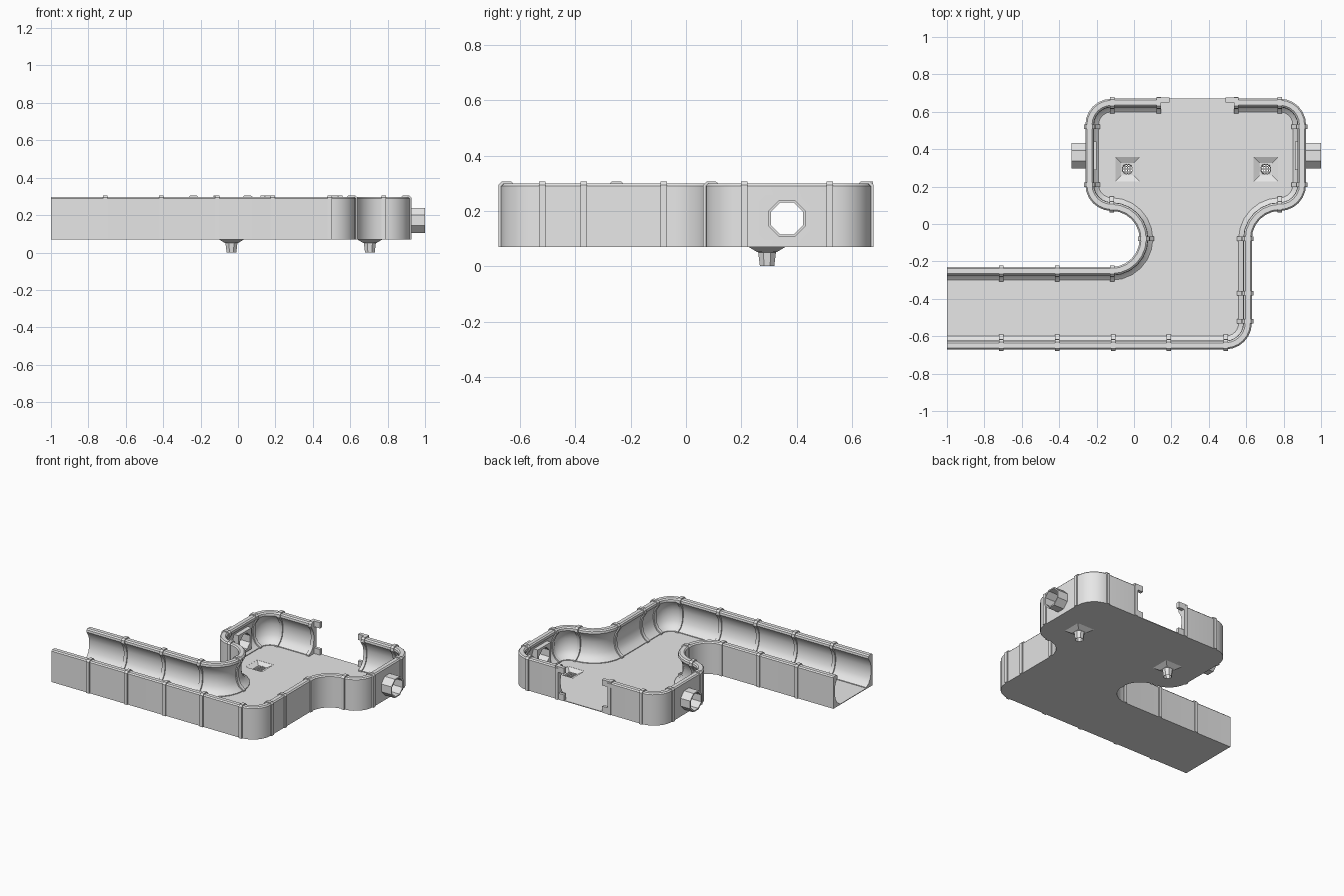
import bpy, bmesh
from math import radians, cos, sin, pi
from mathutils import Vector

if "Cube" in bpy.data.objects:
    bpy.data.objects.remove(bpy.data.objects["Cube"])

stone = bpy.data.materials.new("light_grey")
stone.use_nodes = True
stone.diffuse_color = (0.8, 0.8, 0.8, 1)
stone.node_tree.nodes["Principled BSDF"].inputs["Base Color"].default_value = (0.8, 0.8, 0.8, 1)


def finish(name, bm):
    bmesh.ops.recalc_face_normals(bm, faces=bm.faces)
    mesh = bpy.data.meshes.new(name)
    bm.to_mesh(mesh)
    bm.free()
    mesh.materials.append(stone)
    obj = bpy.data.objects.new(name, mesh)
    bpy.context.collection.objects.link(obj)
    return obj


def activate(obj):
    bpy.ops.object.select_all(action='DESELECT')
    obj.select_set(True)
    bpy.context.view_layer.objects.active = obj


def smooth(obj):
    activate(obj)
    bpy.ops.object.shade_smooth_by_angle(angle=radians(35))


def cut(obj, cutter):
    activate(obj)
    mod = obj.modifiers.new("hole", 'BOOLEAN')
    mod.operation, mod.object, mod.solver = 'DIFFERENCE', cutter, 'EXACT'
    bpy.ops.object.modifier_apply(modifier=mod.name)


def loft(name, rings, loop=False, caps=True):
    """Skin a list of equal-length point rings."""
    bm = bmesh.new()
    rows = [[bm.verts.new(p) for p in ring] for ring in rings]
    pairs = list(zip(rows, rows[1:])) + ([(rows[-1], rows[0])] if loop else [])
    for a, b in pairs:
        for i in range(len(a)):
            j = (i + 1) % len(a)
            bm.faces.new((a[i], a[j], b[j], b[i]))
    if caps and not loop:
        bm.faces.new(rows[0])
        bm.faces.new(rows[-1])
    return finish(name, bm)


def box(name, lo, hi):
    return loft(name, [[(lo[0], lo[1], z), (hi[0], lo[1], z), (hi[0], hi[1], z), (lo[0], hi[1], z)]
                       for z in (lo[2], hi[2])])


def ring(radius, sides):
    """Regular polygon with flat top, sampled at sixteen directions."""
    step, pts = 2 * pi / sides, []
    for k in range(16):
        a = k * pi / 8
        r = radius / cos((a + step / 2) % step - step / 2)
        pts.append((r * cos(a), r * sin(a)))
    return pts


def arc(cx, cy, r, start, end, n=6):
    angles = [radians(start + (end - start) * i / n) for i in range(n + 1)]
    return [Vector((cx + r * cos(a), cy + r * sin(a))) for a in angles]


def sweep(name, path, profile):
    """Sweep (inward distance, height) profile along a plan path; inside is on the left."""
    dirs = [(b - a).normalized() for a, b in zip(path, path[1:])]
    rings = []
    for i, p in enumerate(path):
        d0, d1 = dirs[max(i - 1, 0)], dirs[min(i, len(dirs) - 1)]
        t = (d0 + d1).normalized()
        side = Vector((-t.y, t.x)) / max(t.dot(d0), 0.5)
        rings.append([(p.x + side.x * d, p.y + side.y * d, z) for d, z in profile])
    return loft(name, rings)


def inflate(profile, amount):
    pts, out = [Vector(p) for p in profile], []
    for i, p in enumerate(pts):
        e0 = (p - pts[i - 1]).normalized()
        e1 = (pts[(i + 1) % len(pts)] - p).normalized()
        t = (e0 + e1).normalized()
        out.append(p + Vector((-t.y, t.x)) * amount / max(t.dot(e0), 0.7))
    return [(q.x, max(q.y, FLOOR)) for q in out]


FLOOR = 0.07
# Wall section, clockwise: flat outside, rounded lip, hollow inside, flared foot
section = [(0, FLOOR), (0, 0.18), (0, 0.29), (0.008, 0.298), (0.035, 0.298), (0.044, 0.29),
           (0.046, 0.275), (0.038, 0.262), (0.024, 0.24), (0.016, 0.205), (0.016, 0.17),
           (0.024, 0.13), (0.042, 0.1), (0.07, 0.08), (0.07, FLOOR)]

# Plan of the two walls
right_path = ([Vector((-1, -0.67))] + arc(0.49, -0.53, 0.14, -90, 0)
              + arc(0.78, -0.08, 0.15, 180, 90) + arc(0.78, 0.21, 0.14, -90, 0)[1:]
              + arc(0.78, 0.53, 0.14, 0, 90) + [Vector((0.535, 0.67))])
left_path = ([Vector((0.145, 0.67))] + arc(-0.12, 0.53, 0.14, 90, 180)
             + arc(-0.12, 0.21, 0.14, 180, 270) + arc(-0.12, -0.08, 0.15, 90, -90, 12)[1:]
             + [Vector((-1, -0.23))])
walls = [sweep("right_wall", right_path, section), sweep("left_wall", left_path, section)]

# Floor slab
outline = right_path + left_path
floor = loft("floor", [[(p.x, p.y, z) for p in outline] for z in (FLOOR, FLOOR + 0.005)])

# Ribs: outer wall point and heading
ribs = [(x, -0.67, 0) for x in (-0.71, -0.41, -0.11, 0.185, 0.49)]
ribs += [(x, -0.23, 180) for x in (-0.71, -0.41, -0.115)]
ribs += [(0.63, y, 90) for y in (-0.52, -0.37, -0.08)]
ribs += [(0.92, y, 90) for y in (0.21, 0.52)] + [(-0.26, y, 270) for y in (0.21, 0.52)]
ribs += [(x, 0.67, 180) for x in (-0.115, 0.133, 0.547, 0.78)]
ribs += [(0.78, 0.07, 0), (-0.12, 0.07, 0), (0.03, -0.08, 270)]
rib_section = inflate(section, 0.008)
for x, y, heading in ribs:
    mid = Vector((x, y))
    half = Vector((cos(radians(heading)), sin(radians(heading)))) * 0.012
    smooth(sweep("rib", [mid - half, mid + half], rib_section))

# Broken tabs at the back opening
for lo, hi in ((0.12, 0.19), (0.49, 0.56)):
    box("top_tab", (lo, 0.65, 0.265), (hi, 0.675, 0.306))
    box("foot_tab", (lo, 0.65, FLOOR), (hi, 0.672, 0.115))

# Side pipes through the end walls, with square frames on the inside
PY, PZ, CX = 0.365, 0.172, 0.33
for sign, wall, tip in ((1, walls[0], 1.0), (-1, walls[1], -0.335)):
    face = CX + sign * 0.575

    def across(x, r, sides):
        return [(x, PY + u, PZ + v) for u, v in ring(r, sides)]

    cutter = loft("pipe_cutter", [across(face - sign * 0.1, 0.062, 8), across(face + sign * 0.1, 0.062, 8)])
    cut(wall, cutter)
    bpy.data.objects.remove(cutter)
    inner = face - sign * 0.045
    loft("side_pipe", [across(tip, 0.067, 8), across(face, 0.067, 8), across(face, 0.075, 4),
                       across(inner, 0.075, 4), across(inner, 0.058, 8), across(tip, 0.058, 8)], loop=True)

# Drains: sunken dish, spout and grate
for x in (-0.035, 0.705):
    y = 0.293

    def level(z, r, sides):
        return [(x + u, y + v, z) for u, v in ring(r, sides)]

    cutter = loft("drain_cutter", [level(0, 0.065, 4), level(0.15, 0.065, 4)])
    cut(floor, cutter)
    bpy.data.objects.remove(cutter)
    loft("drain", [level(0.075, 0.067, 4), level(0.058, 0.034, 4), level(0.056, 0.029, 8),
                   level(0, 0.023, 8), level(0, 0.026, 8), level(0.05, 0.032, 8),
                   level(0.052, 0.037, 4), level(0.07, 0.067, 4)], loop=True)
    for k in range(-2, 3):
        o = k * 0.014
        box("grate_bar", (x + o - 0.0025, y - 0.032, 0.056), (x + o + 0.0025, y + 0.032, 0.061))
        box("grate_bar", (x - 0.032, y + o - 0.0025, 0.056), (x + 0.032, y + o + 0.0025, 0.061))

for wall in walls:
    smooth(wall)
